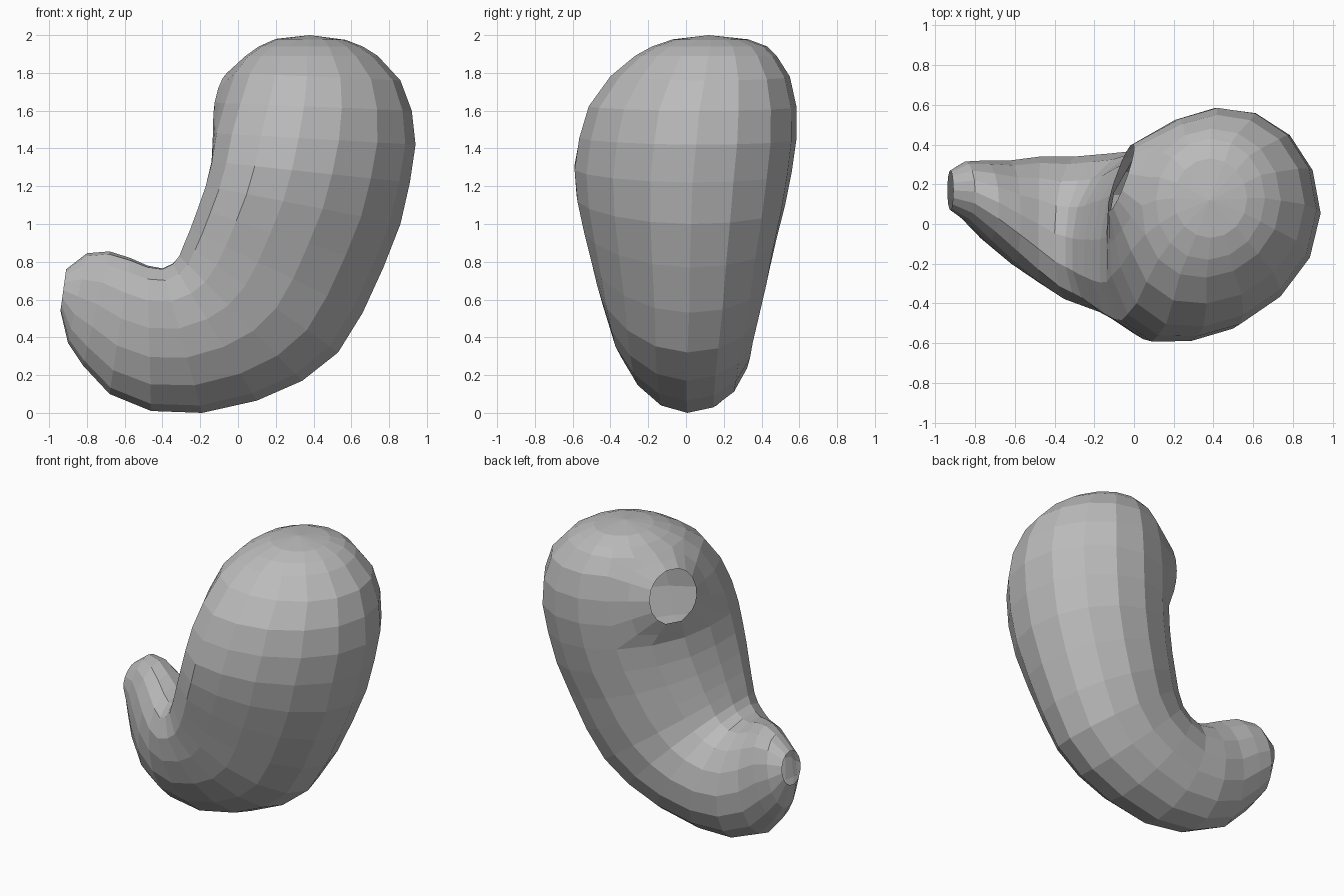
import bpy, bmesh, math
from mathutils import Vector

cube = bpy.data.objects.get("Cube")
if cube:
    bpy.data.objects.remove(cube, do_unlink=True)

SIDES = 16
LEAN = .22   # how far the front bulge leans towards the hollow side
BULGE = .08  # extra fullness of the front lip of the hollow
TILT = .1    # sideways tilt of the sections
# Cross-sections from the dome to the outlet:
# outer x, outer z, inner x, inner z, middle y, half depth
SECTIONS = [
    (.57, 1.975, .20, 1.98, .13, .20),
    (.66, 1.94, .11, 1.94, .125, .305),
    (.74, 1.89, .04, 1.89, .105, .375),
    (.86, 1.76, -.03, 1.80, .075, .475),
    (.92, 1.60, -.08, 1.64, .035, .55),
    (.94, 1.42, -.12, 1.48, .01, .575),
    (.91, 1.22, -.14, 1.33, -.015, .575),
    (.86, 1.00, -.17, 1.20, -.025, .55),
    (.77, .77, -.21, 1.08, -.03, .51),
    (.66, .53, -.25, .97, -.03, .47),
    (.53, .32, -.28, .90, -.035, .435),
    (.34, .17, -.31, .83, -.035, .405),
    (.10, .065, -.345, .79, -.03, .385),
    (-.19, 0, -.40, .765, -.02, .36),
    (-.46, .01, -.48, .78, .02, .32),
    (-.68, .10, -.57, .82, .06, .26),
    (-.82, .25, -.68, .855, .115, .205),
    (-.90, .37, -.80, .845, .165, .15),
    (-.94, .54, -.91, .76, .17, .10),
]


def add_section(bm, index, ox, oz, ix, iz, y, depth):
    outer, inner = Vector((ox, y, oz)), Vector((ix, y, iz))
    middle, half = (outer + inner) / 2, (outer - inner) / 2
    weight = math.sin(math.pi * index / (len(SECTIONS) - 1))
    ring = []
    for i in range(SIDES):
        a = math.tau * i / SIDES
        front = max(0, -math.sin(a)) * weight
        full = 1 + BULGE * weight * max(0, math.sin(2 * a)) * (math.sin(a) < 0)
        across = full * math.cos(a - LEAN * front)
        along = full * math.sin(a) + TILT * weight * math.cos(a)
        ring.append(bm.verts.new(middle + half * across + Vector((0, depth * along, 0))))
    return ring


# Curved pouch: dome fan, then quads between neighbouring sections
bm = bmesh.new()
rings = [add_section(bm, n, *s) for n, s in enumerate(SECTIONS)]
pole = bm.verts.new((.38, .12, 2.0))
for i in range(SIDES):
    j = (i + 1) % SIDES
    bm.faces.new((pole, rings[0][i], rings[0][j]))
    for a, b in zip(rings, rings[1:]):
        bm.faces.new((a[i], b[i], b[j], a[j]))

# Inlet: open a patch of the wall and draw its border out to a round rim
centre = Vector((-.065, .235, 1.63))
axis = Vector((-.92, .33, .15)).normalized()
side = axis.cross(Vector((0, 0, 1))).normalized()
up = side.cross(axis)
nearest = min(bm.verts, key=lambda v: (v.co - centre).length)
patch = set(nearest.link_faces)
patch |= {f for face in list(patch) for v in face.verts for f in v.link_faces}
border = [e for e in {e for f in patch for e in f.edges}
          if sum(f in patch for f in e.link_faces) == 1]
bmesh.ops.delete(bm, geom=list(patch), context='FACES')
for blend in (.5, 1):
    out = bmesh.ops.extrude_edge_only(bm, edges=border)["geom"]
    border = [g for g in out if isinstance(g, bmesh.types.BMEdge)]
    for v in {v for e in border for v in e.verts}:
        d = v.co - centre
        a = math.atan2(d.dot(up), d.dot(side))
        rim = centre + (side * math.cos(a) + up * math.sin(a)) * .18
        v.co = v.co.lerp(rim, blend)
    border = [e for e in border if len(e.link_faces) == 1]
bmesh.ops.recalc_face_normals(bm, faces=bm.faces)

mesh = bpy.data.meshes.new("curved_pouch")
bm.to_mesh(mesh)
bm.free()
pouch = bpy.data.objects.new("curved_pouch", mesh)
bpy.context.collection.objects.link(pouch)

# Plain grey material
grey = bpy.data.materials.new("plain grey")
grey.use_nodes = True
colour = (.5, .5, .5, 1)
grey.diffuse_color = colour
grey.node_tree.nodes["Principled BSDF"].inputs["Base Color"].default_value = colour
mesh.materials.append(grey)
